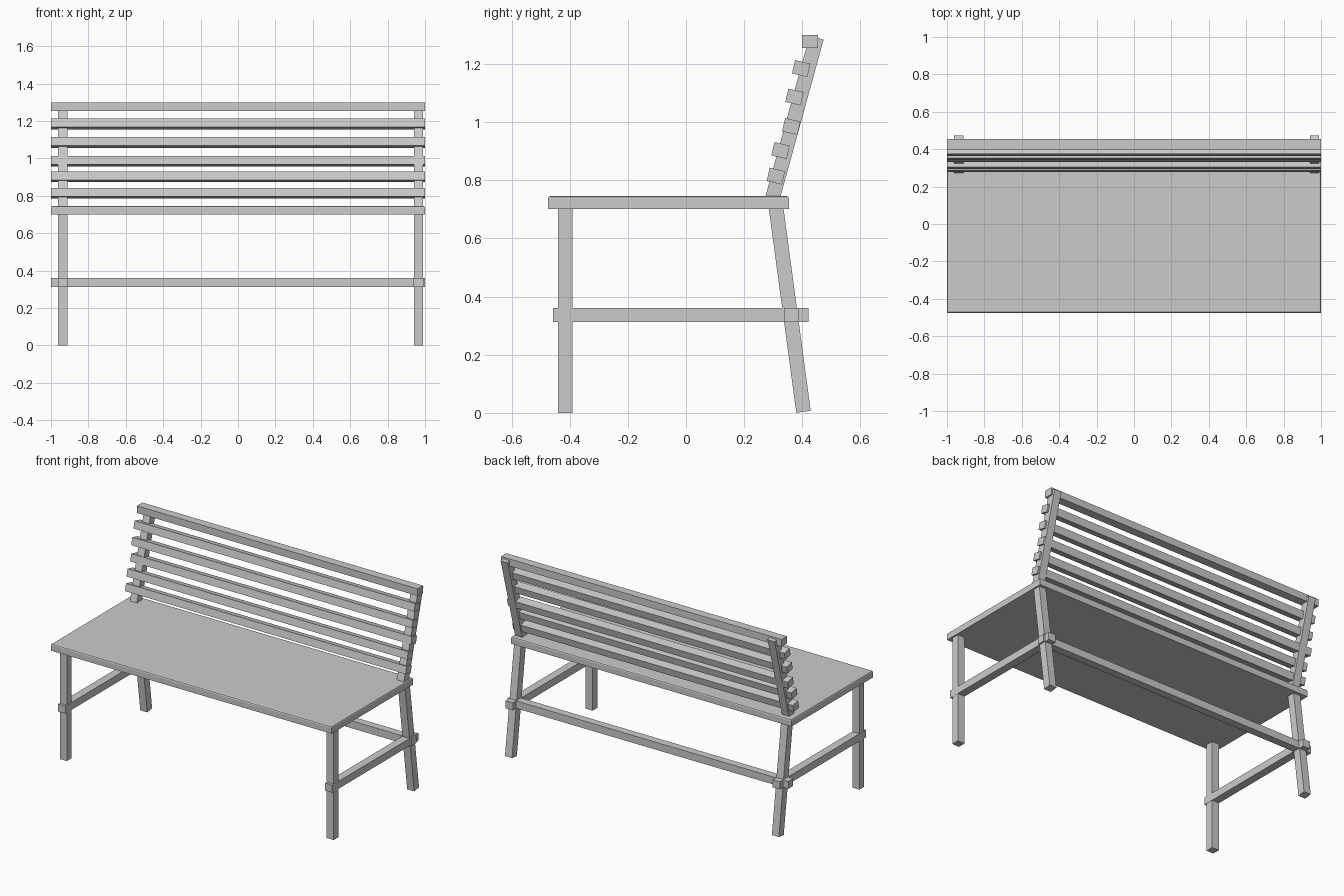
import bpy, bmesh
from math import radians, atan2, hypot
from mathutils import Matrix, Vector

if "Cube" in bpy.data.objects:
    bpy.data.objects.remove(bpy.data.objects["Cube"])


def box(name, centre, size, tilt=0.0, bevel_top=0.0):
    """Box tilted about the x axis, optionally with eased top edges."""
    bm = bmesh.new()
    bmesh.ops.create_cube(bm, size=1.0)
    bmesh.ops.scale(bm, vec=Vector(size), verts=bm.verts)
    if bevel_top:
        top = [e for e in bm.edges if all(v.co.z > 0 for v in e.verts)]
        bmesh.ops.bevel(bm, geom=top, offset=bevel_top, segments=2,
                        profile=0.5, affect='EDGES')
    bmesh.ops.transform(bm, matrix=Matrix.Rotation(tilt, 4, 'X'), verts=bm.verts)
    mesh = bpy.data.meshes.new(name)
    bm.to_mesh(mesh)
    bm.free()
    obj = bpy.data.objects.new(name, mesh)
    obj.location = centre
    bpy.context.collection.objects.link(obj)
    return obj


def post(name, x, low, high, width=0.05):
    """Square bar between two (y, z) points."""
    dy, dz = high[0] - low[0], high[1] - low[1]
    box(name, (x, (low[0] + high[0]) / 2, (low[1] + high[1]) / 2),
        (width, width, hypot(dy, dz)), atan2(-dy, dz))


# Seat board with softened upper edges
box("seat", (0, -0.06, 0.723), (2.0, 0.83, 0.045), bevel_top=0.009)

# End frames: legs, back posts and side stretchers
for side, x in (("left", -0.937), ("right", 0.965)):
    post(f"front_leg_{side}", x, (-0.415, 0), (-0.415, 0.71))
    post(f"back_leg_{side}", x, (0.404, 0.004), (0.309, 0.71))
    post(f"back_post_{side}", x, (0.294, 0.725), (0.449, 1.29))
    box(f"side_stretcher_{side}", (x, -0.018, 0.336), (0.052, 0.878, 0.048))

# Rear stretcher running the full length
box("rear_stretcher", (0, 0.362, 0.336), (2.0, 0.05, 0.048))

# Backrest slats, tilted with the posts
slats = [(0.309, 0.814), (0.325, 0.902), (0.362, 0.985), (0.373, 1.086), (0.396, 1.184)]
for i, (y, z) in enumerate(slats):
    box(f"back_slat_{i + 1}", (0, y, z), (2.0, 0.054, 0.047), radians(-13))

# Level top rail
box("top_rail", (0, 0.427, 1.277), (2.0, 0.055, 0.046))
